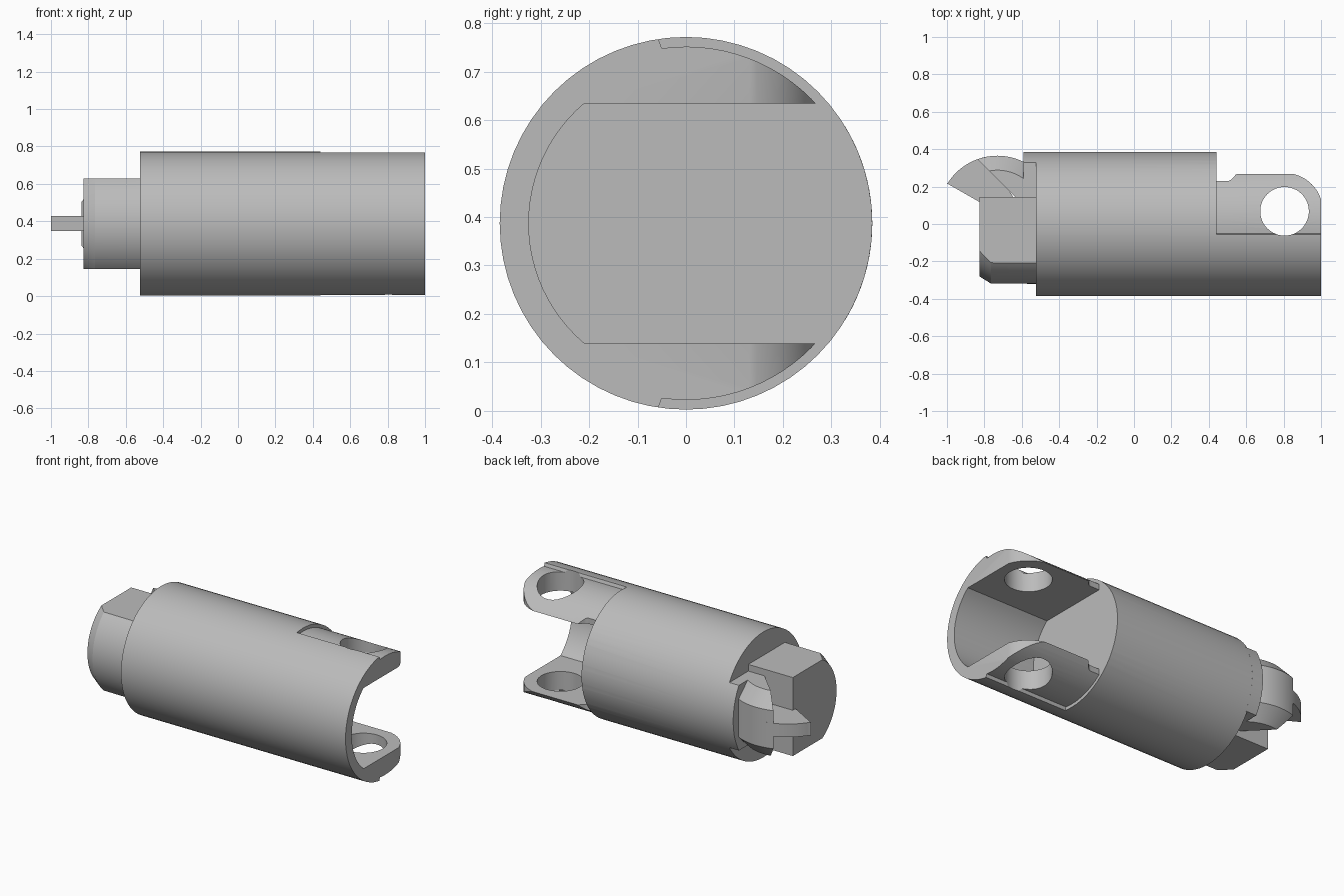
import bpy, bmesh
from math import sin, cos, pi, asin, acos, radians, sqrt
from mathutils import Vector

cube = bpy.data.objects.get("Cube")
if cube:
    bpy.data.objects.remove(cube)

CZ = 0.387          # height of the long axis
R = 0.385           # barrel radius
FORK_X = 0.44       # where the fork begins

metal = bpy.data.materials.new("plain_grey")
metal.use_nodes = True
GREY = (0.5, 0.5, 0.5, 1)
metal.diffuse_color = GREY
metal.node_tree.nodes["Principled BSDF"].inputs["Base Color"].default_value = GREY


def arc(cx, cy, r, a0, a1, n=24):
    """Points along an arc, angles in radians."""
    return [(cx + r * cos(a0 + (a1 - a0) * i / n),
             cy + r * sin(a0 + (a1 - a0) * i / n)) for i in range(n + 1)]


def prism(name, pts, lo, hi, axis):
    """Extrude a profile along x (profile is y, z about the axis) or z (profile is x, y)."""
    bm = bmesh.new()
    def at(p, t):
        return (t, p[0], p[1] + CZ) if axis == "x" else (p[0], p[1], t + CZ)
    face = bm.faces.new([bm.verts.new(at(p, lo)) for p in pts])
    res = bmesh.ops.extrude_face_region(bm, geom=[face])
    shift = Vector((hi - lo, 0, 0) if axis == "x" else (0, 0, hi - lo))
    bmesh.ops.translate(bm, vec=shift,
                        verts=[v for v in res["geom"] if isinstance(v, bmesh.types.BMVert)])
    return finish(name, bm)


def lathe(name, profile, centre, axis, steps=64):
    """Spin a (radius, distance) profile, closed on the axis, into a solid."""
    bm = bmesh.new()
    rings = []
    for r, t in profile:
        ring = []
        for u, v in arc(0, 0, r, 0, 2 * pi, steps)[:-1]:
            p = (t, u, v) if axis == "x" else (u, v, t)
            ring.append(bm.verts.new(Vector(p) + Vector(centre)))
        rings.append(ring)
    for a, b in zip(rings, rings[1:]):
        for i in range(steps):
            j = (i + 1) % steps
            bm.faces.new((a[i], a[j], b[j], b[i]))
    bm.faces.new(rings[0])
    bm.faces.new(rings[-1])
    return finish(name, bm)


def finish(name, bm):
    bmesh.ops.recalc_face_normals(bm, faces=bm.faces[:])
    mesh = bpy.data.meshes.new(name)
    bm.to_mesh(mesh)
    bm.free()
    mesh.materials.append(metal)
    ob = bpy.data.objects.new(name, mesh)
    bpy.context.collection.objects.link(ob)
    return ob


def activate(ob):
    bpy.ops.object.select_all(action="DESELECT")
    ob.select_set(True)
    bpy.context.view_layer.objects.active = ob


def carve(ob, tool, operation="DIFFERENCE"):
    """Apply a boolean and discard its tool."""
    activate(ob)
    mod = ob.modifiers.new("carve", "BOOLEAN")
    mod.operation, mod.object, mod.solver = operation, tool, "EXACT"
    bpy.ops.object.modifier_apply(modifier=mod.name)
    bpy.data.objects.remove(tool)


def half_round(r, half):
    """Front arc of a circle flattened at +-half height."""
    a = asin(half / r)
    return arc(0, 0, r, pi - a, pi + a)


# Barrel with the fork at its +x end
barrel = lathe("barrel", [(R, -0.525), (R, FORK_X), (R, 1)], (0, 0, CZ), "x")
carve(barrel, prism("fork_gap", half_round(0.325, 0.248) + [(0.6, -0.248), (0.6, 0.248)],
                    FORK_X, 1.1, "x"))

# Thin relief on the outside of both ears
a_in, a_out = acos(-0.05 / 0.365), acos(-0.07 / 0.42)
relief = arc(0, 0, 0.365, -a_in, a_in, 48) + arc(0, 0, 0.42, a_out, -a_out, 48)
carve(barrel, prism("ear_relief", relief, FORK_X, 1.1, "x"))

# Ear outline: stepped neck, straight edge and rounded tip
eye_x, eye_y, tip = 0.805, 0.068, 0.205
tip_end = acos((1 - eye_x) / tip)
outline = [(FORK_X, 0.6), (FORK_X, 0.23)]
outline += arc(0.5, 0.26, 0.03, -pi / 2, -pi / 6, 5)
outline += arc(0.57, 0.233, 0.04, 5 * pi / 6, pi / 2, 6)
outline += arc(eye_x, eye_y, tip, pi / 2, tip_end, 16)
outline += [(1.1, outline[-1][1]), (1.1, 0.6)]
carve(barrel, prism("ear_trim", outline, -0.6, 0.6, "z"))
carve(barrel, lathe("pin_hole", [(0.13, -0.6), (0.13, 0.6)], (eye_x, eye_y, CZ), "z", 48))

# Flattened boss with a conical chamfer at the -x end
boss = lathe("boss", [(0.28, -0.827), (0.318, -0.765), (0.32, -0.5)], (0, 0, CZ), "x")
carve(boss, prism("boss_flats", [(-0.5, -0.241), (0.145, -0.241), (0.145, 0.241), (-0.5, 0.241)],
                  -1.1, 0, "x"), "INTERSECT")

# Raised pad on the barrel's end
a = asin(0.2 / R)
prism("pad", [(0.1, -0.2)] + arc(0, 0, R, -a, a) + [(0.1, 0.2)], -0.59, -0.515, "x")

# Bevelled round latch, cut off on a diagonal
HX, HY, HR = -0.73, 0.05, 0.315
latch = lathe("latch", [(0.238, -0.2), (HR, -0.117), (HR, 0.117), (0.238, 0.2)],
              (HX, HY, CZ), "z")
carve(latch, prism("latch_cut", [(-0.89, 0.4), (-0.60, 0.11), (-0.57, 0.11), (-0.57, 0.4)],
                   -0.4, 0.4, "z"), "INTERSECT")

# Thin hooked tooth continuing the latch
tooth = [(-0.63, 0.12), (-0.83, 0.12)] + arc(HX, HY, HR, radians(149), radians(100))
tooth[2] = (-1, 0.217)
prism("tooth", tooth, -0.04, 0.04, "z")

for ob in bpy.context.collection.objects:
    if ob.type == "MESH" and ob.data.materials and ob.data.materials[0] == metal:
        activate(ob)
        bpy.ops.object.shade_smooth_by_angle(angle=radians(25))
